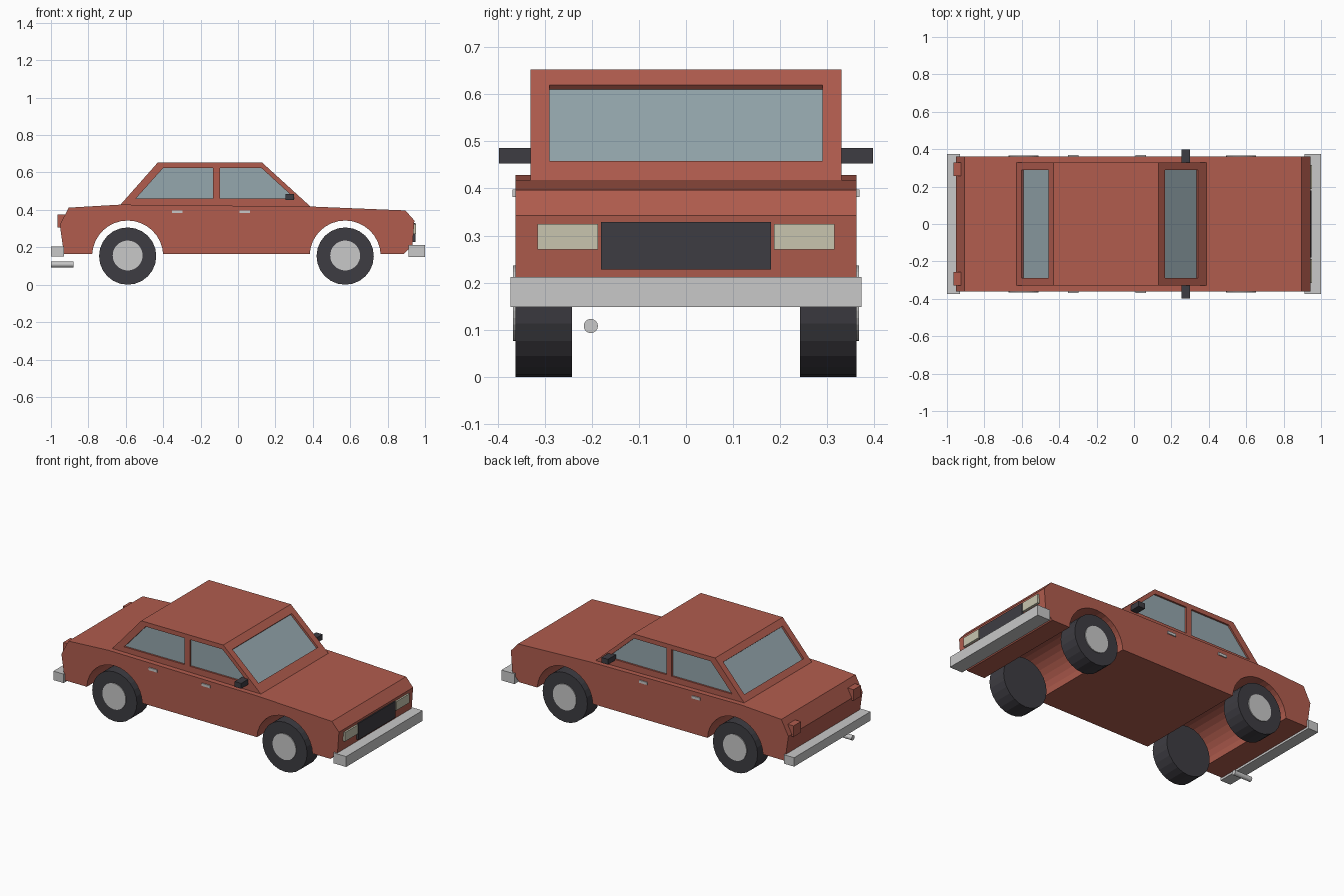
import bpy, bmesh, math
from mathutils import Vector

cube = bpy.data.objects.get("Cube")
if cube:
    bpy.data.objects.remove(cube, do_unlink=True)


def material(name, rgb):
    m = bpy.data.materials.new(name)
    m.use_nodes = True
    m.diffuse_color = (*rgb, 1)
    m.node_tree.nodes["Principled BSDF"].inputs["Base Color"].default_value = (*rgb, 1)
    return m


RED = material("brick red paint", (0.44, 0.108, 0.076))
DARK = material("dark rubber", (0.048, 0.046, 0.055))
CHROME = material("light metal", (0.58, 0.58, 0.58))
GLASS = material("blue grey glass", (0.30, 0.385, 0.42))
CREAM = material("cream lamp", (0.58, 0.56, 0.43))


def prism(name, profile, y0, y1, mat):
    """Extrude an xz outline from y0 to y1."""
    bm = bmesh.new()
    face = bm.faces.new([bm.verts.new((x, y0, z)) for x, z in profile])
    out = bmesh.ops.extrude_face_region(bm, geom=[face])["geom"]
    moved = [v for v in out if isinstance(v, bmesh.types.BMVert)]
    bmesh.ops.translate(bm, verts=moved, vec=(0, y1 - y0, 0))
    bmesh.ops.recalc_face_normals(bm, faces=bm.faces)
    mesh = bpy.data.meshes.new(name)
    bm.to_mesh(mesh)
    bm.free()
    mesh.materials.append(mat)
    ob = bpy.data.objects.new(name, mesh)
    bpy.context.collection.objects.link(ob)
    return ob


def box(name, x, y, z, mat):
    outline = [(x[0], z[0]), (x[1], z[0]), (x[1], z[1]), (x[0], z[1])]
    return prism(name, outline, y[0], y[1], mat)


def circle(cx, cz, r, n):
    return [(cx + r * math.cos(math.tau * i / n), cz + r * math.sin(math.tau * i / n))
            for i in range(n)]


def cut(target, cutter):
    cutter.hide_render = True
    mod = target.modifiers.new("cut", 'BOOLEAN')
    mod.operation = 'DIFFERENCE'
    mod.solver = 'EXACT'
    mod.object = cutter
    bpy.context.view_layer.objects.active = target
    bpy.ops.object.modifier_apply(modifier=mod.name)
    bpy.data.objects.remove(cutter, do_unlink=True)


AXLES = {"rear": -0.59, "front": 0.573}
WHEEL_Z, FLOOR, HALF = 0.153, 0.163, 0.362
SIDES = {"left": 1, "right": -1}


# Lower body, with the wheel arches as part of the outline
def arch(cx, r=0.19, n=16):
    a = math.asin((FLOOR - WHEEL_Z) / r)
    steps = [math.pi - a - (math.pi - 2 * a) * i / n for i in range(n + 1)]
    return [(cx + r * math.cos(t), WHEEL_Z + r * math.sin(t)) for t in steps]


body = [(-0.93, FLOOR)] + arch(AXLES["rear"]) + arch(AXLES["front"])
body += [(0.885, FLOOR), (0.933, 0.21), (0.943, 0.343), (0.895, 0.397), (0.385, 0.418),
         (-0.63, 0.428), (-0.905, 0.412), (-0.953, 0.32)]
prism("lower_body", body, -HALF, HALF, RED)

# Cabin
ROOF, CAB = 0.652, 0.33
cabin = prism("cabin", [(-0.653, 0.40), (-0.43, ROOF), (0.13, ROOF), (0.407, 0.40)],
              -CAB, CAB, RED)

# Windscreen and rear window, recessed into the sloping ends
DEPTH = 0.013
for name, top, base in (("windscreen", (0.13, ROOF), (0.407, 0.40)),
                        ("rear_window", (-0.43, ROOF), (-0.653, 0.40))):
    top, base = Vector(top), Vector(base)
    along = base - top
    normal = Vector((abs(along.y) * math.copysign(1, along.x), abs(along.x))).normalized()
    a = top + along * ((ROOF - 0.62) / (ROOF - 0.40))
    b = top + along * ((ROOF - 0.458) / (ROOF - 0.40))

    def slab(outer, inner):
        return [tuple(p + normal * d) for p, d in ((a, outer), (b, outer), (b, inner), (a, inner))]

    cut(cabin, prism("cutter", slab(0.02, -DEPTH - 0.002), -0.29, 0.29, RED))
    prism(name, slab(-DEPTH, -DEPTH - 0.006), -0.29, 0.29, GLASS)

# Side windows
SILL, HEAD = 0.46, 0.624
panes = {"rear": [(-0.547, SILL), (-0.40, HEAD), (-0.133, HEAD), (-0.133, SILL)],
         "front": [(-0.097, SILL), (-0.097, HEAD), (0.125, HEAD), (0.305, SILL)]}
for side, s in SIDES.items():
    for end, pane in panes.items():
        cut(cabin, prism("cutter", pane, s * (CAB - DEPTH), s * (CAB + 0.02), RED))
        prism(f"{end}_{side}_window", pane, s * (CAB - 0.018), s * (CAB - 0.011), GLASS)

# Wheels, handles, mirrors and lamps on both sides
for side, s in SIDES.items():
    for end, cx in AXLES.items():
        prism(f"{end}_{side}_tyre", circle(cx, WHEEL_Z, 0.153, 24), s * 0.242, s * HALF, DARK)
        prism(f"{end}_{side}_hub", circle(cx, WHEEL_Z + 0.003, 0.08, 32),
              s * 0.35, s * 0.367, CHROME)
    for end, x in (("rear", -0.353), ("front", 0.008)):
        box(f"{end}_{side}_handle", (x, x + 0.057), (s * 0.355, s * 0.368), (0.382, 0.398), CHROME)
    box(f"{side}_mirror", (0.255, 0.30), (s * 0.32, s * 0.397), (0.453, 0.486), DARK)
    box(f"{side}_headlight", (0.92, 0.952), (s * 0.187, s * 0.315), (0.27, 0.325), CREAM)
    box(f"{side}_tail_light", (-0.965, -0.925), (s * 0.257, s * 0.328), (0.307, 0.375), RED)

# Grille, bumpers and exhaust
box("grille", (0.92, 0.949), (-0.18, 0.18), (0.228, 0.329), DARK)
box("front_bumper", (0.912, 1.0), (-0.373, 0.373), (0.148, 0.212), CHROME)
box("rear_bumper", (-1.0, -0.93), (-0.373, 0.373), (0.15, 0.205), CHROME)
exhaust = prism("exhaust", circle(0, 0, 0.015, 16), -0.06, 0.06, CHROME)
exhaust.rotation_euler.z = math.pi / 2
exhaust.location = (-0.94, -0.202, 0.108)
